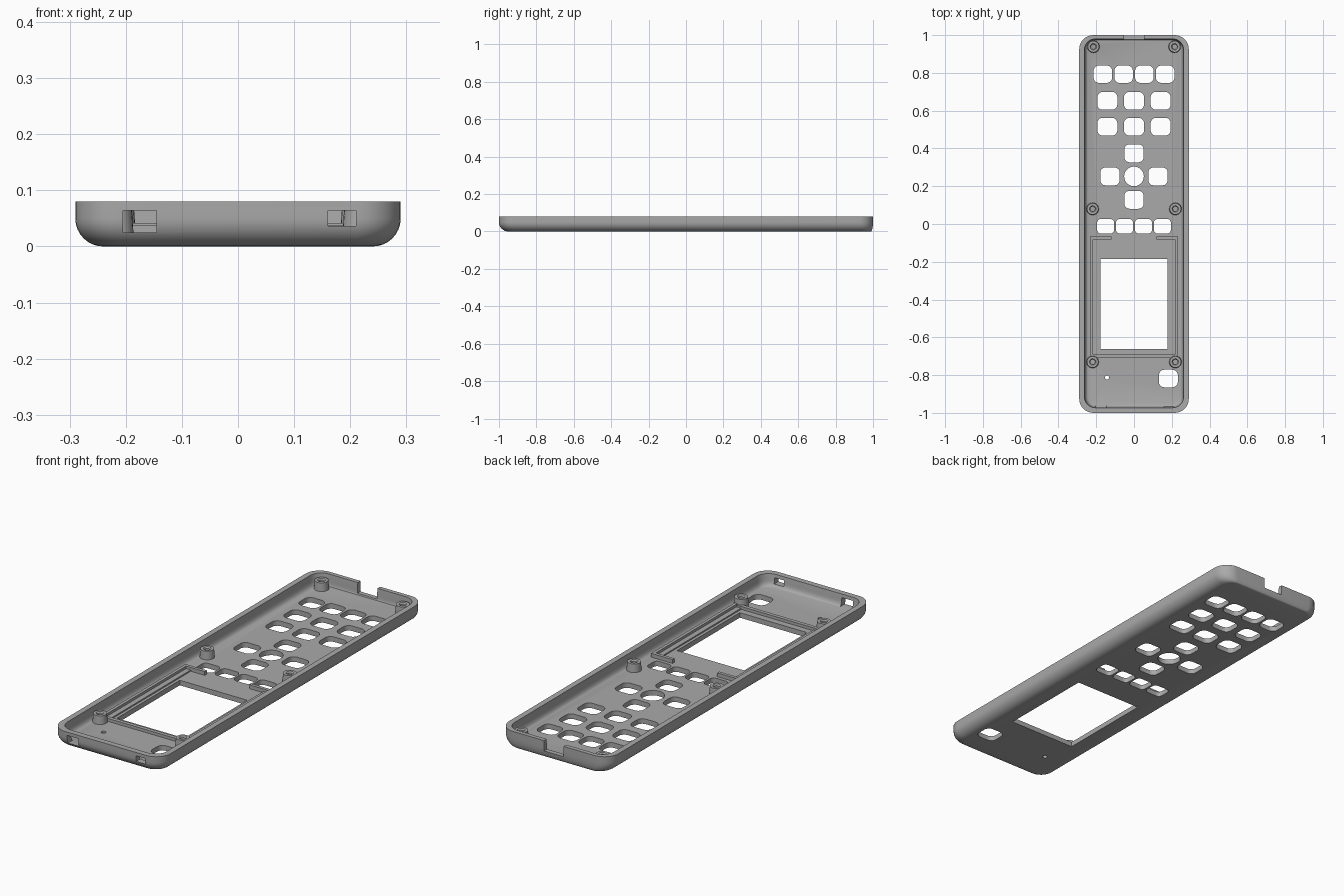
import bpy, bmesh, math
from mathutils import Matrix, Vector

cube = bpy.data.objects.get("Cube")
if cube:
    bpy.data.objects.remove(cube, do_unlink=True)

grey = bpy.data.materials.new("mid grey plastic")
grey.use_nodes = True
colour = (0.4, 0.4, 0.4, 1)
grey.diffuse_color = colour
grey.node_tree.nodes["Principled BSDF"].inputs["Base Color"].default_value = colour

FLOOR, TOP = 0.024, 0.08


def outline(x0, x1, y0, y1, r, steps=8):
    """Rounded rectangle, counter-clockwise."""
    corners = [(x1 - r, y1 - r), (x0 + r, y1 - r), (x0 + r, y0 + r), (x1 - r, y0 + r)]
    pts = []
    for i, (cx, cy) in enumerate(corners):
        for k in range(steps + 1):
            a = math.pi / 2 * (i + k / steps)
            pts.append((cx + r * math.cos(a), cy + r * math.sin(a)))
    return pts


def loft(bm, rings, closed=False):
    """Skin a stack of (outline, z) rings; cap the ends or join them."""
    loops = [[bm.verts.new((x, y, z)) for x, y in pts] for pts, z in rings]
    pairs = list(zip(loops, loops[1:]))
    if closed:
        pairs.append((loops[-1], loops[0]))
    for a, b in pairs:
        for i in range(len(a)):
            j = (i + 1) % len(a)
            bm.faces.new((a[i], a[j], b[j], b[i]))
    if not closed:
        bm.faces.new(loops[0][::-1])
        bm.faces.new(loops[-1])


def finish(bm, name):
    bmesh.ops.recalc_face_normals(bm, faces=bm.faces)
    mesh = bpy.data.meshes.new(name)
    bm.to_mesh(mesh)
    bm.free()
    mesh.materials.append(grey)
    ob = bpy.data.objects.new(name, mesh)
    bpy.context.collection.objects.link(ob)
    return ob


def box(bm, x0, x1, y0, y1, z0, z1):
    m = Matrix.Translation(((x0 + x1) / 2, (y0 + y1) / 2, (z0 + z1) / 2))
    bmesh.ops.create_cube(bm, size=1, matrix=m @ Matrix.Diagonal((x1 - x0, y1 - y0, z1 - z0, 1)))


def activate(ob):
    bpy.ops.object.select_all(action='DESELECT')
    ob.select_set(True)
    bpy.context.view_layer.objects.active = ob


def smooth(ob):
    activate(ob)
    bpy.ops.object.shade_smooth_by_angle(angle=math.radians(30))


# Shell: rounded belly outside, hollow tray inside
def ring(inset, back, z):
    r = max(0.075 - inset * 0.6, 0.03)
    return outline(-0.29 + inset, 0.29 - inset, -1 + inset, 1 - back, r), z


R = 0.05
rings = []
for k in range(9):
    a = math.pi / 2 * k / 8
    rings.append(ring(R * (1 - math.sin(a)), 0.012 * (1 - math.sin(a)), R * (1 - math.cos(a))))
rings += [ring(0, 0, TOP), ring(0.027, 0.02, TOP), ring(0.03, 0.022, 0.055)]
for k in range(1, 6):
    a = math.pi / 2 * k / 5
    rings.append(ring(0.03 + 0.016 * (1 - math.cos(a)), 0.022 + 0.004 * (1 - math.cos(a)),
                      0.055 - (0.055 - FLOOR) * math.sin(a)))
bm = bmesh.new()
loft(bm, rings)
shell = finish(bm, "shell")

# Cutters for keys, window, end slots and back notch
bm = bmesh.new()


def key_hole(x, y, w, h, r=0.028):
    pts = outline(x - w / 2, x + w / 2, y - h / 2, y + h / 2, r, 5)
    loft(bm, [(pts, -0.05), (pts, 0.05)])


def round_hole(x, y, r, steps):
    pts = [(x + r * math.cos(math.tau * i / steps), y + r * math.sin(math.tau * i / steps))
           for i in range(steps)]
    loft(bm, [(pts, -0.05), (pts, 0.05)])


for x in (-0.165, -0.055, 0.055, 0.165):
    key_hole(x, 0.793, 0.098, 0.092)
for y in (0.652, 0.515):
    for x in (-0.141, 0, 0.141):
        key_hole(x, y, 0.106, 0.094)
for x, y in ((0, 0.374), (0, 0.128), (-0.127, 0.252), (0.127, 0.252)):
    key_hole(x, y, 0.103, 0.095)
for x in (-0.15, -0.05, 0.05, 0.15):
    key_hole(x, -0.012, 0.09, 0.077, 0.02)
key_hole(0.182, -0.818, 0.1, 0.093)
round_hole(0, 0.252, 0.052, 32)
round_hole(-0.143, -0.812, 0.011, 16)
box(bm, -0.178, 0.178, -0.661, -0.186, -0.05, 0.05)
box(bm, -0.205, -0.145, -1.05, -0.955, 0.025, 0.064)
box(bm, 0.16, 0.21, -1.05, -0.955, 0.036, 0.064)
box(bm, -0.052, 0.052, 0.96, 1.05, 0.03, 0.15)
cutter = finish(bm, "cutter")
cutter.hide_render = True
mod = shell.modifiers.new("openings", 'BOOLEAN')
mod.operation, mod.solver, mod.object = 'DIFFERENCE', 'EXACT', cutter
activate(shell)
bpy.ops.object.modifier_apply(modifier=mod.name)
bpy.data.objects.remove(cutter, do_unlink=True)
smooth(shell)

# Screw posts with bored centres
for n, y in enumerate((0.939, 0.08, -0.73)):
    for side, sx in (("left", 1), ("right", -1)):
        x = sx * (0.215 if n == 0 else 0.219)

        def circle(r):
            return [(x + r * math.cos(math.tau * i / 24), y + r * math.sin(math.tau * i / 24))
                    for i in range(24)]
        bm = bmesh.new()
        top = 0.064
        loft(bm, [(circle(0.033), FLOOR - 0.004), (circle(0.03), top), (circle(0.017), top),
                  (circle(0.012), top - 0.006), (circle(0.012), FLOOR - 0.004)], closed=True)
        smooth(finish(bm, f"{side}_screw_post_{n + 1}"))

# Screen frame: side rails with a lower ledge, top hooks and a bottom rail
Z0 = FLOOR - 0.004
for side, s in (("left", 1), ("right", -1)):
    for part, a, b, y0, y1, z in (("rail", 0.217, 0.232, -0.71, -0.067, 0.042),
                                  ("ledge", 0.192, 0.217, -0.69, -0.083, 0.03),
                                  ("hook", 0.118, 0.217, -0.083, -0.067, 0.042)):
        bm = bmesh.new()
        box(bm, min(s * a, s * b), max(s * a, s * b), y0, y1, Z0, z)
        finish(bm, f"{side}_screen_{part}")
bm = bmesh.new()
box(bm, -0.217, 0.217, -0.71, -0.692, Z0, 0.038)
finish(bm, "bottom_screen_rail")
